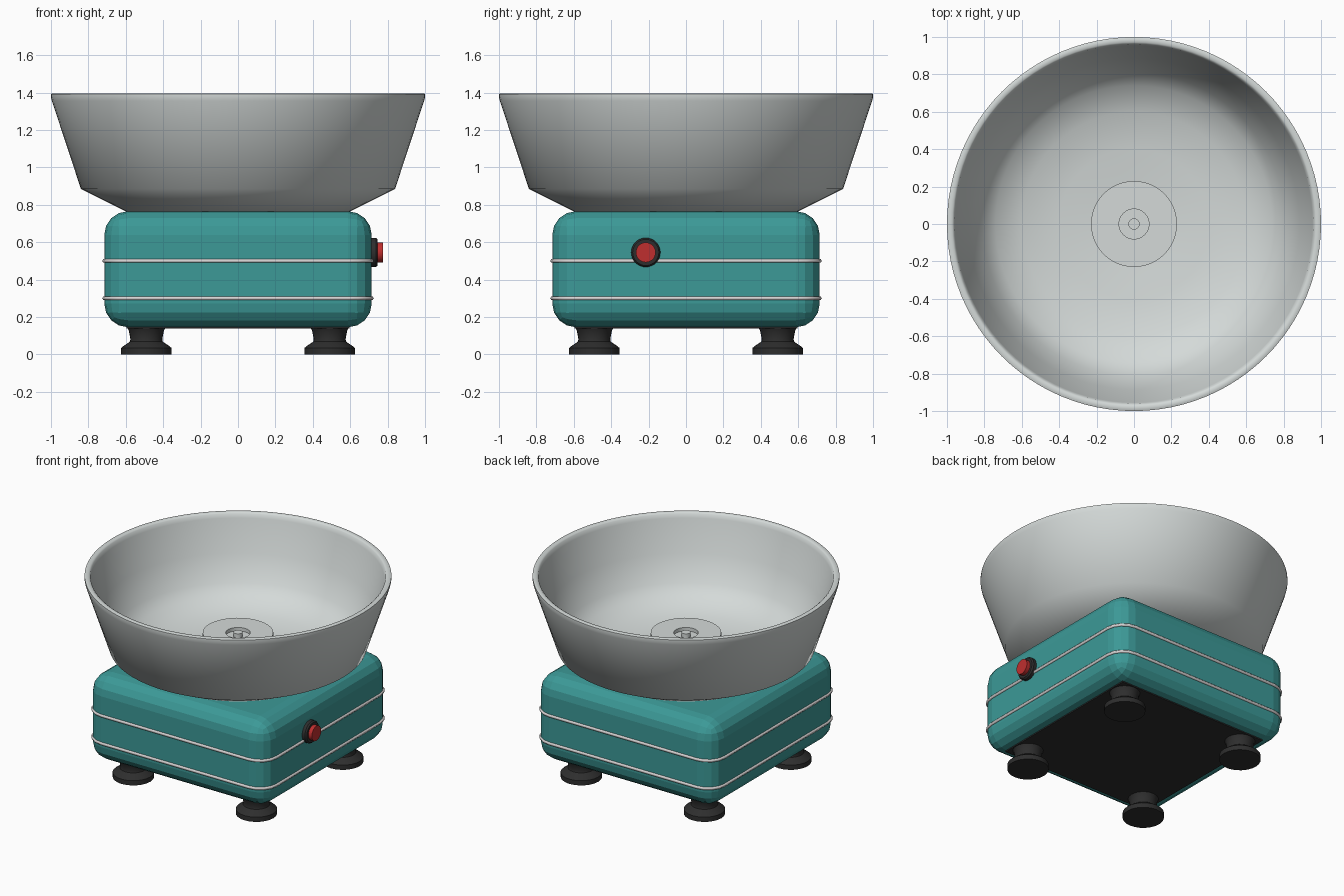
import bpy, bmesh, math
from mathutils import Matrix

if "Cube" in bpy.data.objects:
    bpy.data.objects.remove(bpy.data.objects["Cube"])


def material(name, rgb):
    m = bpy.data.materials.new(name)
    m.diffuse_color = (*rgb, 1)
    m.use_nodes = True
    m.node_tree.nodes["Principled BSDF"].inputs["Base Color"].default_value = m.diffuse_color
    return m


TEAL = material("teal", (0.045, 0.32, 0.31))
METAL = material("light metal", (0.66, 0.70, 0.69))
TRIM = material("trim silver", (0.68, 0.66, 0.66))
BLACK = material("black rubber", (0.027, 0.027, 0.027))
RED = material("red", (0.52, 0.028, 0.028))


def make(name, bm, mat, smooth=None):
    bmesh.ops.recalc_face_normals(bm, faces=bm.faces)
    me = bpy.data.meshes.new(name)
    bm.to_mesh(me)
    bm.free()
    me.materials.append(mat)
    ob = bpy.data.objects.new(name, me)
    bpy.context.collection.objects.link(ob)
    if smooth:
        bpy.ops.object.select_all(action='DESELECT')
        ob.select_set(True)
        bpy.context.view_layer.objects.active = ob
        bpy.ops.object.shade_smooth_by_angle(angle=math.radians(smooth))
    return ob


def lathe(name, profile, mat, n=48, closed=False, smooth=35, matrix=None):
    """Revolve (radius, z) points about z; open profiles get end caps."""
    bm = bmesh.new()
    rings = [[bm.verts.new((r * math.cos(2 * math.pi * i / n),
                            r * math.sin(2 * math.pi * i / n), z)) for i in range(n)]
             for r, z in profile]
    pairs = list(zip(rings, rings[1:]))
    if closed:
        pairs.append((rings[-1], rings[0]))
    else:
        bm.faces.new(rings[0])
        bm.faces.new(rings[-1])
    for a, b in pairs:
        for i in range(n):
            j = (i + 1) % n
            bm.faces.new((a[i], a[j], b[j], b[i]))
    if matrix:
        bm.transform(matrix)
    return make(name, bm, mat, smooth)


# housing: box with rounded edges and flat facets
W, Z0, Z1, R = 0.715, 0.145, 0.765, 0.127
bm = bmesh.new()
bmesh.ops.create_cube(bm, size=1, matrix=Matrix.Translation((0, 0, (Z0 + Z1) / 2))
                      @ Matrix.Diagonal((2 * W, 2 * W, Z1 - Z0, 1)))
bmesh.ops.bevel(bm, geom=bm.edges[:], offset=R, segments=4, profile=0.5, affect='EDGES')
make("housing", bm, TEAL)

# black base plate
bm = bmesh.new()
bmesh.ops.create_cube(bm, size=1, matrix=Matrix.Translation((0, 0, 0.146))
                      @ Matrix.Diagonal((1.19, 1.19, 0.016, 1)))
make("base_plate", bm, BLACK)

# two thin trim bands following the rounded square outline
for name, z in (("lower_trim_band", 0.3), ("upper_trim_band", 0.5)):
    cu = bpy.data.curves.new(name, 'CURVE')
    cu.dimensions = '3D'
    cu.bevel_depth = 0.011
    cu.bevel_resolution = 1
    sp = cu.splines.new('POLY')
    c = W - R
    pts = []
    for q, (sx, sy) in enumerate(((1, 1), (-1, 1), (-1, -1), (1, -1))):
        for k in range(5):
            a = math.pi / 2 * (q + k / 4)
            pts.append((sx * c + R * math.cos(a), sy * c + R * math.sin(a), z, 1))
    sp.points.add(len(pts) - 1)
    for p, co in zip(sp.points, pts):
        p.co = co
    sp.use_cyclic_u = True
    cu.materials.append(TRIM)
    bpy.context.collection.objects.link(bpy.data.objects.new(name, cu))

# four flared feet
foot = [(0.135, 0), (0.135, 0.034), (0.122, 0.045), (0.088, 0.068),
        (0.085, 0.08), (0.094, 0.128), (0.105, 0.147)]
for sx in (-1, 1):
    for sy in (-1, 1):
        lathe(f"foot_{'right' if sx > 0 else 'left'}_{'back' if sy > 0 else 'front'}",
              foot, BLACK, n=24, matrix=Matrix.Translation((sx * 0.49, sy * 0.49, 0)))

# bowl: thick shell with a centre hole
bowl = [(0.2, 0.755), (0.58, 0.755), (0.84, 0.885), (0.995, 1.355), (1.0, 1.375),
        (1.0, 1.392), (0.99, 1.396), (0.972, 1.396), (0.962, 1.388), (0.955, 1.36),
        (0.885, 1.14), (0.81, 0.96), (0.74, 0.89), (0.6, 0.825), (0.4, 0.80), (0.2, 0.785)]
lathe("bowl", bowl, METAL, n=96, closed=True, smooth=60)

# spinning head with a recessed hub and a pin
lathe("spinner_head", [(0.23, 0.76), (0.23, 0.98), (0.08, 0.98), (0.08, 0.955)], METAL)
lathe("spindle_pin", [(0.03, 0.95), (0.03, 0.985)], METAL, n=24)

# push button on the right side
side = Matrix.Translation((W, -0.215, 0.545)) @ Matrix.Rotation(math.pi / 2, 4, 'Y')
lathe("button_collar", [(0.078, -0.02), (0.078, 0.022), (0.07, 0.032)], BLACK,
      n=32, matrix=side)
lathe("button_cap", [(0.053, 0.0), (0.053, 0.06)], RED, n=32, matrix=side)
